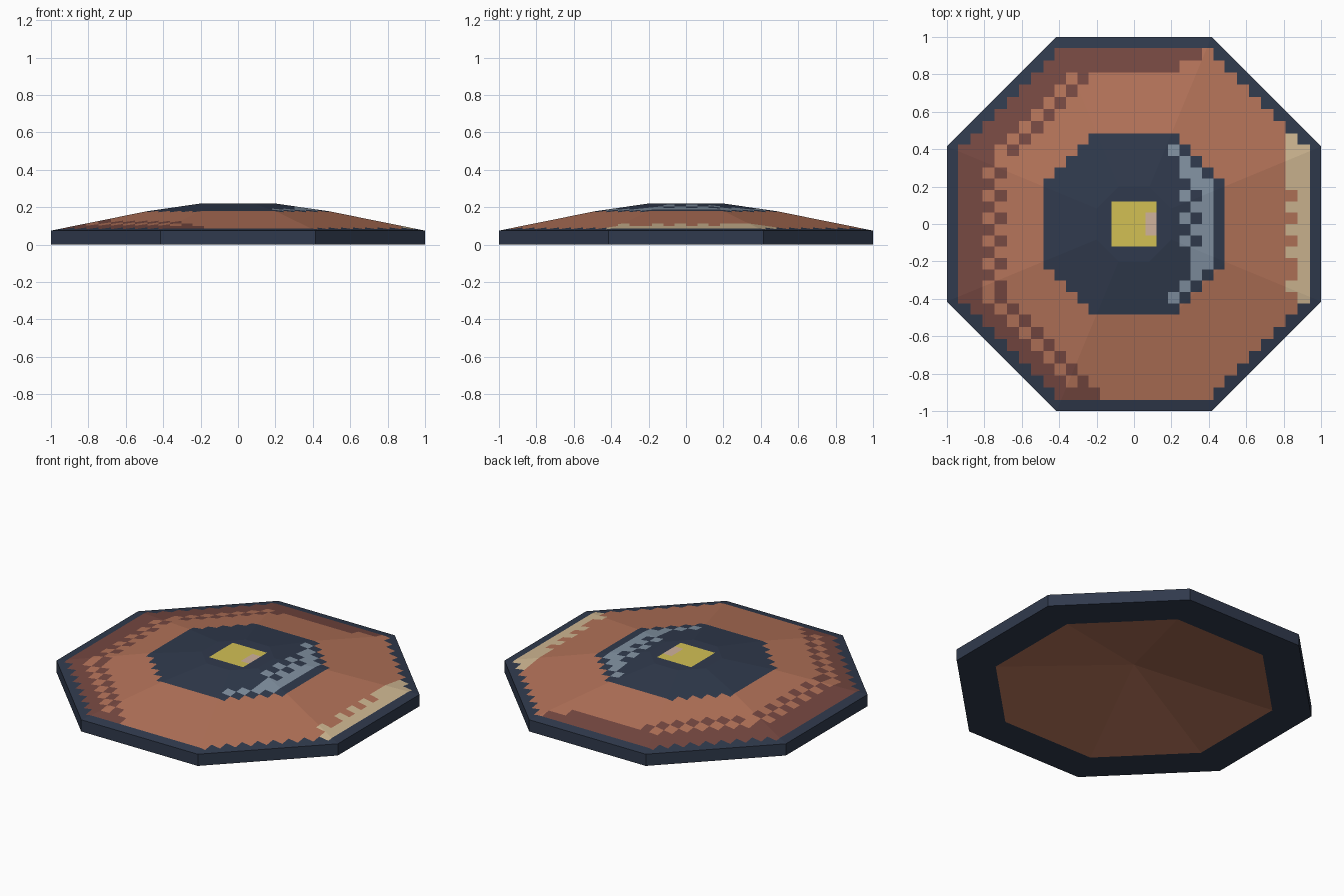
import bpy, bmesh, math

if "Cube" in bpy.data.objects:
    bpy.data.objects.remove(bpy.data.objects["Cube"])

def mat(name, r, g, b):
    lin = lambda c: ((c / 255 + 0.055) / 1.055) ** 2.4
    m = bpy.data.materials.new(name)
    m.diffuse_color = (lin(r), lin(g), lin(b), 1)
    m.use_nodes = True
    m.node_tree.nodes["Principled BSDF"].inputs["Base Color"].default_value = m.diffuse_color
    return m

MATS = [mat("navy", 48, 58, 77), mat("terracotta", 180, 115, 89),
        mat("maroon", 118, 72, 65), mat("cream", 208, 184, 147),
        mat("steel_blue", 130, 146, 162), mat("yellow", 210, 192, 84),
        mat("pale_tan", 208, 178, 156)]
NAVY, TERRA, MAROON, CREAM, STEEL, YELLOW, TAN = range(7)

def edge(k):
    """Position of grid line k of the pixel pattern."""
    a = abs(k)
    v = a * 0.0606 if a <= 8 else 0.485 + (a - 8) * 0.065
    return math.copysign(v, k)

LINES = [edge(k) for k in range(-15, 16)]

def cell(v):
    return sum(v >= e for e in LINES) - 16

def colour(x, y):
    i, j = cell(x), cell(y)
    a = i if i >= 0 else -i - 1
    b = j if j >= 0 else -j - 1
    s = a + b
    if max(a, b) > 14 or s > 20:                      # rim border
        return NAVY
    if max(a, b) <= 1:                                # centre square
        return TAN if i == 1 and j in (-1, 0) else YELLOW
    if max(a, b) <= 7 and s <= 10:                    # centre octagon with highlight
        if i == 6 and b <= 3 or i in (3, 4, 5) and s == 9:
            return STEEL
        if i == 5 and b <= 4 and j not in (2, 0, -2):
            return STEEL
        if i == 4 and j in (4, 2, 0, -2):
            return STEEL
        return NAVY
    if i == 14 or i == 13 and j in (7, 6, 5, 4, 3, 1, -1, -3, -6):
        return CREAM
    if j == 14 and i <= 5 or j == 13 and i <= 3:      # top shadow band
        return MAROON
    if j == -15 and i <= -4:                          # bottom end of the band
        return MAROON
    if i < 0:                                         # left band with dithered edge
        if b <= 5:
            if a >= 13 or a >= 11 and (i + j) % 2 == 0:
                return MAROON
        elif a >= 4:
            t = 0 if j >= 0 else 1
            if s >= 18 + t or s == 16 + t:
                return MAROON
    return TERRA

def ring(bm, apothem, z):
    r = apothem / math.cos(math.pi / 8)
    return [bm.verts.new((r * math.cos((n + 0.5) * math.pi / 4),
                          r * math.sin((n + 0.5) * math.pi / 4), z)) for n in range(8)]

def bridge(bm, lo, hi):
    return [bm.faces.new((lo[n], lo[(n + 1) % 8], hi[(n + 1) % 8], hi[n])) for n in range(8)]

def finish(bm, name):
    me = bpy.data.meshes.new(name)
    bm.to_mesh(me)
    bm.free()
    for m in MATS:
        me.materials.append(m)
    bpy.context.collection.objects.link(bpy.data.objects.new(name, me))

# Shield face: faceted octagonal dome cut along the pixel grid
bm = bmesh.new()
rings = [ring(bm, 1.0, 0.075), ring(bm, 0.49, 0.178), ring(bm, 0.2, 0.22)]
for lo, hi in zip(rings, rings[1:]):
    bridge(bm, lo, hi)
bm.faces.new(rings[-1])
for axis in ((1, 0, 0), (0, 1, 0)):
    for e in LINES:
        bmesh.ops.bisect_plane(bm, geom=bm.verts[:] + bm.edges[:] + bm.faces[:], dist=1e-5,
                               plane_co=[c * e for c in axis], plane_no=axis)
for f in bm.faces:
    c = f.calc_center_median()
    f.material_index = colour(c.x, c.y)
finish(bm, "shield_face")

# Rim wall and flat back lip
bm = bmesh.new()
top, bottom, lip = ring(bm, 1.0, 0.075), ring(bm, 1.0, 0), ring(bm, 0.78, 0)
bridge(bm, bottom, top)
bridge(bm, lip, bottom)
finish(bm, "shield_rim")

# Hollow back: shallow cone rising to the centre
bm = bmesh.new()
base = ring(bm, 0.78, 0)
tip = bm.verts.new((0, 0, 0.16))
for n in range(8):
    bm.faces.new((base[(n + 1) % 8], base[n], tip)).material_index = TERRA
finish(bm, "shield_back")
